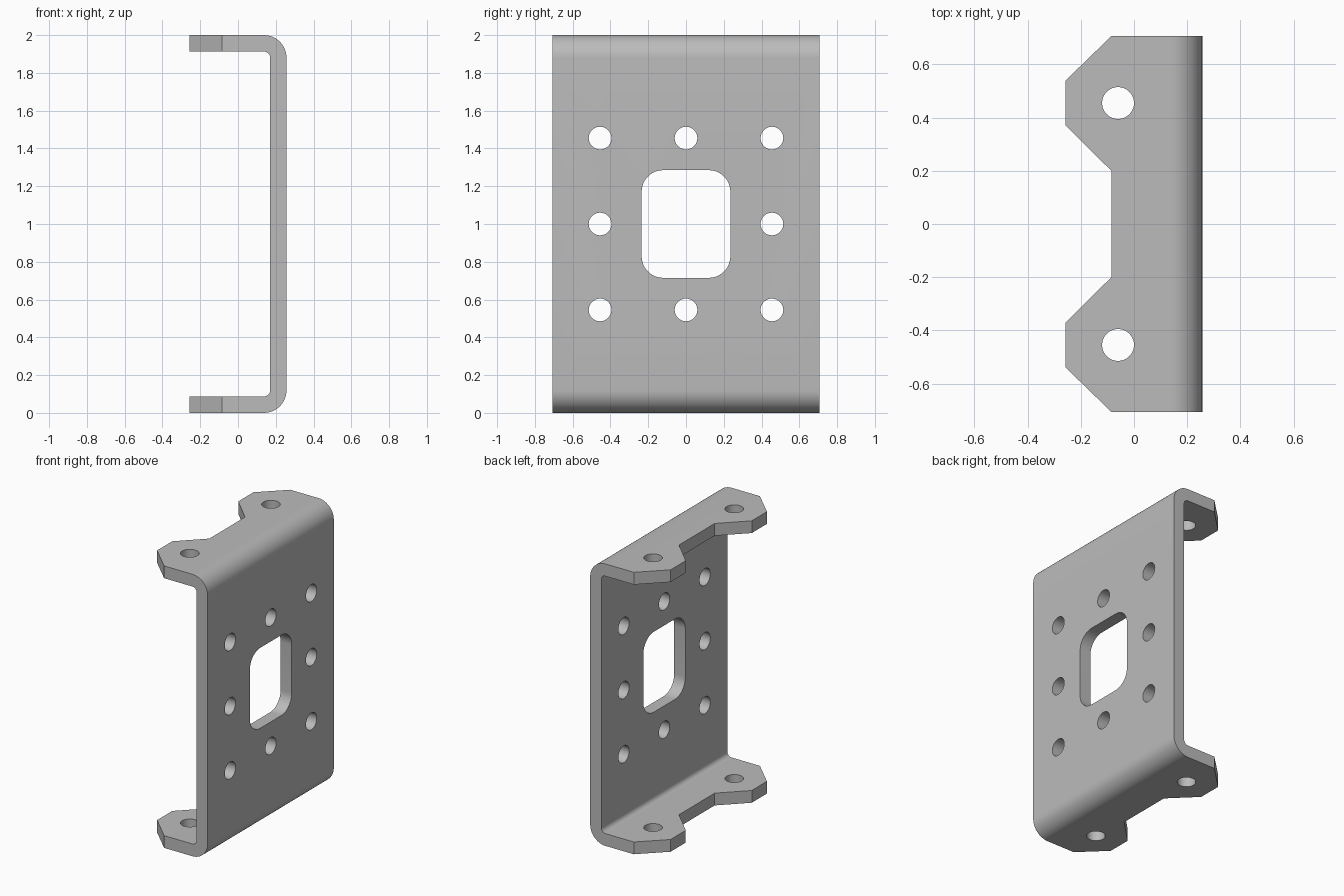
import bpy
import math
from mathutils import Vector

if "Cube" in bpy.data.objects:
    bpy.data.objects.remove(bpy.data.objects["Cube"], do_unlink=True)

HALF_X, HALF_Y, HEIGHT = 0.257, 0.707, 2.0
THICK, OUTER_R = 0.087, 0.12
PITCH, HOLE_R = 0.455, 0.06

metal = bpy.data.materials.new("grey metal")
metal.use_nodes = True
grey = (0.5, 0.5, 0.5, 1)
metal.diffuse_color = grey
metal.node_tree.nodes["Principled BSDF"].inputs["Base Color"].default_value = grey


def arc(cx, cy, r, start, end, steps=12):
    angles = [math.radians(start + (end - start) * i / steps) for i in range(steps + 1)]
    return [(cx + r * math.cos(a), cy + r * math.sin(a)) for a in angles]


def prism(name, outline, axis, low, high):
    """Extrude a counter-clockwise 2D outline along an axis (0 = x, 1 = y, 2 = z)."""
    def place(p, d):
        return Vector([(d, p[0], p[1]), (p[0], d, p[1]), (p[0], p[1], d)][axis])
    n = len(outline)
    verts = [place(p, d) for d in (low, high) for p in outline]
    faces = [list(range(n))[::-1], list(range(n, 2 * n))]
    faces += [[i, (i + 1) % n, n + (i + 1) % n, n + i] for i in range(n)]
    if axis == 1:
        faces = [f[::-1] for f in faces]
    mesh = bpy.data.meshes.new(name)
    mesh.from_pydata(verts, [], faces)
    mesh.materials.append(metal)
    obj = bpy.data.objects.new(name, mesh)
    bpy.context.collection.objects.link(obj)
    return obj


def boolean(target, cutter, operation="DIFFERENCE"):
    mod = target.modifiers.new(cutter.name, "BOOLEAN")
    mod.operation, mod.solver, mod.object = operation, "EXACT", cutter
    bpy.context.view_layer.objects.active = target
    bpy.ops.object.modifier_apply(modifier=mod.name)
    bpy.data.objects.remove(cutter, do_unlink=True)


# Bent sheet: C-shaped section with rounded bends, open towards -x
cx, inner_r = HALF_X - OUTER_R, OUTER_R - THICK
section = [(-HALF_X, 0)]
section += arc(cx, OUTER_R, OUTER_R, -90, 0)
section += arc(cx, HEIGHT - OUTER_R, OUTER_R, 0, 90)
section += [(-HALF_X, HEIGHT), (-HALF_X, HEIGHT - THICK)]
section += arc(cx, HEIGHT - OUTER_R, inner_r, 90, 0)
section += arc(cx, OUTER_R, inner_r, 0, -90)
section += [(-HALF_X, THICK)]
bracket = prism("channel_bracket", section, 1, -HALF_Y, HALF_Y)

# Chamfered tabs: trim both flanges to the plan outline
side = [(0.015, 0.807), (-0.085, HALF_Y), (-0.257, 0.54), (-0.257, 0.37), (-0.085, 0.20)]
plan = [(0.4, 0.807)] + side + [(x, -y) for x, y in reversed(side)] + [(0.4, -0.807)]
boolean(bracket, prism("tab_outline", plan, 2, -0.1, HEIGHT + 0.1), "INTERSECT")

# Round holes through both flanges
for y in (-PITCH, PITCH):
    circle = arc(-0.06, y, HOLE_R, 0, 360, 40)[:-1]
    boolean(bracket, prism("flange_hole", circle, 2, -0.1, HEIGHT + 0.1))

# Ring of eight round holes in the web
for i in (-1, 0, 1):
    for j in (-1, 0, 1):
        if i or j:
            circle = arc(i * PITCH, 1 + j * PITCH, HOLE_R, 0, 360, 40)[:-1]
            boolean(bracket, prism("web_hole", circle, 0, 0.1, 0.4))

# Rounded rectangular window in the web
w, h, r = 0.235, 0.285, 0.115
window = []
for k, (sx, sz) in enumerate([(1, 1), (-1, 1), (-1, -1), (1, -1)]):
    window += arc(sx * (w - r), 1 + sz * (h - r), r, 90 * k, 90 * k + 90)
boolean(bracket, prism("web_window", window, 0, 0.1, 0.4))

# Smooth bends and bores, crisp edges
bpy.ops.object.select_all(action="DESELECT")
bracket.select_set(True)
bpy.context.view_layer.objects.active = bracket
bpy.ops.object.shade_smooth_by_angle(angle=math.radians(30))
